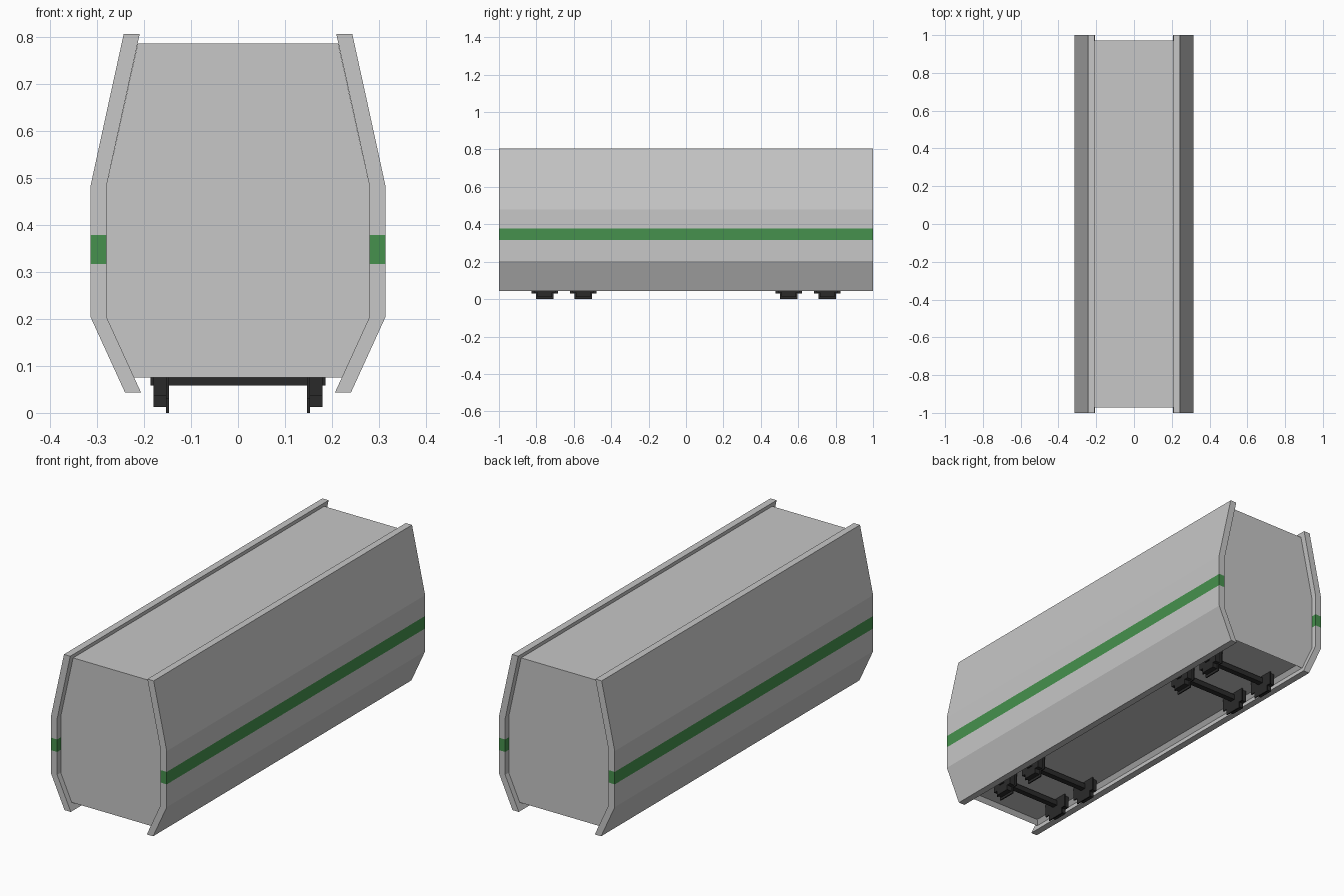
import bpy, bmesh

if "Cube" in bpy.data.objects:
    bpy.data.objects.remove(bpy.data.objects["Cube"])


def material(name, rgb):
    m = bpy.data.materials.new(name)
    m.diffuse_color = (*rgb, 1)
    m.use_nodes = True
    m.node_tree.nodes["Principled BSDF"].inputs["Base Color"].default_value = m.diffuse_color
    return m


GREY = material("light_grey", (0.57, 0.57, 0.57))
GREEN = material("stripe_green", (0.061, 0.285, 0.075))
DARK_GREEN = material("door_stripe_green", (0.028, 0.16, 0.042))
BLACK = material("wheel_black", (0.023, 0.023, 0.023))


def finish(bm, name, mats):
    bmesh.ops.recalc_face_normals(bm, faces=bm.faces)
    me = bpy.data.meshes.new(name)
    bm.to_mesh(me)
    bm.free()
    for m in mats:
        me.materials.append(m)
    ob = bpy.data.objects.new(name, me)
    bpy.context.collection.objects.link(ob)
    return ob


def prism(bm, points, offset):
    """Extrude a closed outline of 3D points by an offset."""
    face = bm.faces.new([bm.verts.new(p) for p in points])
    ext = bmesh.ops.extrude_face_region(bm, geom=[face], use_keep_orig=True)
    verts = [g for g in ext["geom"] if isinstance(g, bmesh.types.BMVert)]
    bmesh.ops.translate(bm, verts=verts, vec=offset)


# Inner hull: eight-sided section with a shallow recess in the underside
bm = bmesh.new()
half = [(0.222, 0.075), (0.28, 0.205), (0.28, 0.48), (0.213, 0.785)]
outline = half + [(-x, z) for x, z in reversed(half)]
prism(bm, [(x, -0.972, z) for x, z in outline], (0, 1.944, 0))
bmesh.ops.recalc_face_normals(bm, faces=bm.faces)
bm.normal_update()
bottom = min(bm.faces, key=lambda f: f.calc_center_median().z)
bmesh.ops.inset_region(bm, faces=[bottom], thickness=0.025)
bmesh.ops.translate(bm, verts=bottom.verts, vec=(0, 0, 0.02))
finish(bm, "hull", [GREY])

# Side panels: bent plates with a green stripe and two recessed doors each
STRIPE = (0.317, 0.378)
DOOR_Z = (0.205, 0.65)
DOOR_Y = (0.67, 0.857)
SECTION = [(0.24, 0.043), (0.314, 0.205), (0.314, STRIPE[0]), (0.314, STRIPE[1]),
           (0.314, 0.48), (0.277, DOOR_Z[1]), (0.243, 0.805)]
STATIONS = [-1, -DOOR_Y[1], -DOOR_Y[0], DOOR_Y[0], DOOR_Y[1], 1]


def side_panel(name, s):
    bm = bmesh.new()
    outer = [[bm.verts.new((s * x, y, z)) for x, z in SECTION] for y in STATIONS]
    inner = [[bm.verts.new((s * (x - 0.034), y, z)) for x, z in SECTION] for y in STATIONS]
    doors = []
    rows, cols = len(STATIONS) - 1, len(SECTION) - 1
    for i in range(rows):
        for j in range(cols):
            quads = [[g[i][j], g[i + 1][j], g[i + 1][j + 1], g[i][j + 1]] for g in (outer, inner)]
            faces = [bm.faces.new(q) for q in quads]
            if i in (1, 3) and 1 <= j <= 4:
                doors.append(faces[0])
        for j in (0, cols):
            bm.faces.new([outer[i][j], outer[i + 1][j], inner[i + 1][j], inner[i][j]])
    for i in (0, rows):
        for j in range(cols):
            bm.faces.new([outer[i][j], outer[i][j + 1], inner[i][j + 1], inner[i][j]])
    bmesh.ops.recalc_face_normals(bm, faces=bm.faces)
    # stripe by height
    for f in bm.faces:
        if STRIPE[0] < f.calc_center_median().z < STRIPE[1]:
            f.material_index = 1
    # push the doors inwards; their part of the stripe is darker
    ext = bmesh.ops.extrude_face_region(bm, geom=doors)["geom"]
    bmesh.ops.translate(bm, verts=[g for g in ext if isinstance(g, bmesh.types.BMVert)],
                        vec=(-s * 0.01, 0, 0))
    for f in ext:
        if isinstance(f, bmesh.types.BMFace) and f.material_index == 1:
            f.material_index = 2
    finish(bm, name, [GREY, GREEN, DARK_GREEN])


side_panel("side_panel_right", 1)
side_panel("side_panel_left", -1)


# Wheelsets: blocky stepped wheels with a thin flange, on an axle
def stepped(y, w, h, w2, h2, cz=0.07):
    """Plus-shaped outline: half-size w2 x h crossed with w x h2."""
    q = [(w, h2), (w2, h2), (w2, h)]
    pts = q + [(-a, b) for a, b in reversed(q)]
    pts += [(-a, -b) for a, b in q] + [(a, -b) for a, b in reversed(q)]
    return [(y + a, cz + b) for a, b in pts]


for k, y in enumerate((-0.755, -0.549, 0.549, 0.755)):
    bm = bmesh.new()
    axle = [(y - 0.014, 0.058), (y + 0.014, 0.058), (y + 0.014, 0.084), (y - 0.014, 0.084)]
    prism(bm, [(-0.186, a, b) for a, b in axle], (0.372, 0, 0))
    for s in (-1, 1):
        flange = stepped(y, 0.07, 0.07, 0.046, 0.04)
        prism(bm, [(s * 0.147, a, b) for a, b in flange], (s * 0.006, 0, 0))
        tread = stepped(y, 0.058, 0.058, 0.038, 0.034)
        prism(bm, [(s * 0.153, a, b) for a, b in tread], (s * 0.027, 0, 0))
    finish(bm, f"wheelset_{k + 1}", [BLACK])
